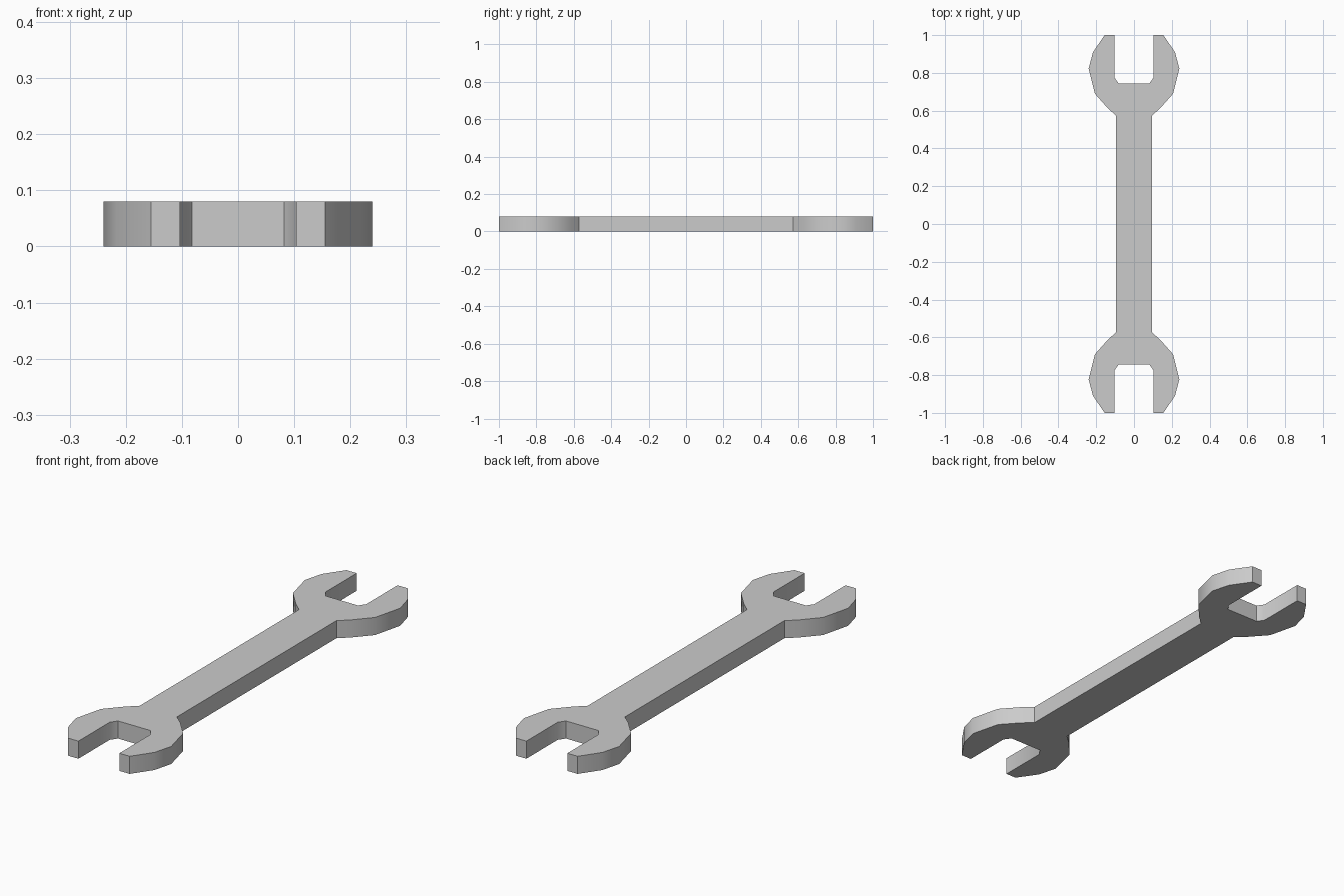
import bpy
import bmesh
import math

if "Cube" in bpy.data.objects:
    bpy.data.objects.remove(bpy.data.objects["Cube"])

THICKNESS = 0.08

# One quarter of the outline: slot floor, inner jaw, jaw tip, round head, shank
quarter = [
    (0.082, 0.745), (0.103, 0.775), (0.103, 1.0), (0.155, 1.0),
    (0.217, 0.91), (0.24, 0.823), (0.207, 0.69), (0.138, 0.612),
    (0.094, 0.573),
]


def mirrored(points, sx, sy):
    return [(x * sx, y * sy) for x, y in points]


# Mirror the quarter into the whole double-ended outline (clockwise)
outline = (quarter
           + mirrored(quarter, 1, -1)[::-1]
           + mirrored(quarter, -1, -1)
           + mirrored(quarter, -1, 1)[::-1])

# Extrude the outline to a flat plate
bm = bmesh.new()
base = bm.faces.new([bm.verts.new((x, y, 0)) for x, y in outline])
top = bmesh.ops.extrude_face_region(bm, geom=[base], use_keep_orig=True)
bmesh.ops.translate(
    bm, vec=(0, 0, THICKNESS),
    verts=[g for g in top["geom"] if isinstance(g, bmesh.types.BMVert)])
bmesh.ops.recalc_face_normals(bm, faces=bm.faces)

mesh = bpy.data.meshes.new("open_end_wrench")
bm.to_mesh(mesh)
bm.free()
wrench = bpy.data.objects.new("open_end_wrench", mesh)
bpy.context.collection.objects.link(wrench)

# Smooth the round heads, keep the other edges sharp
bpy.context.view_layer.objects.active = wrench
wrench.select_set(True)
bpy.ops.object.shade_smooth_by_angle(angle=math.radians(35))
